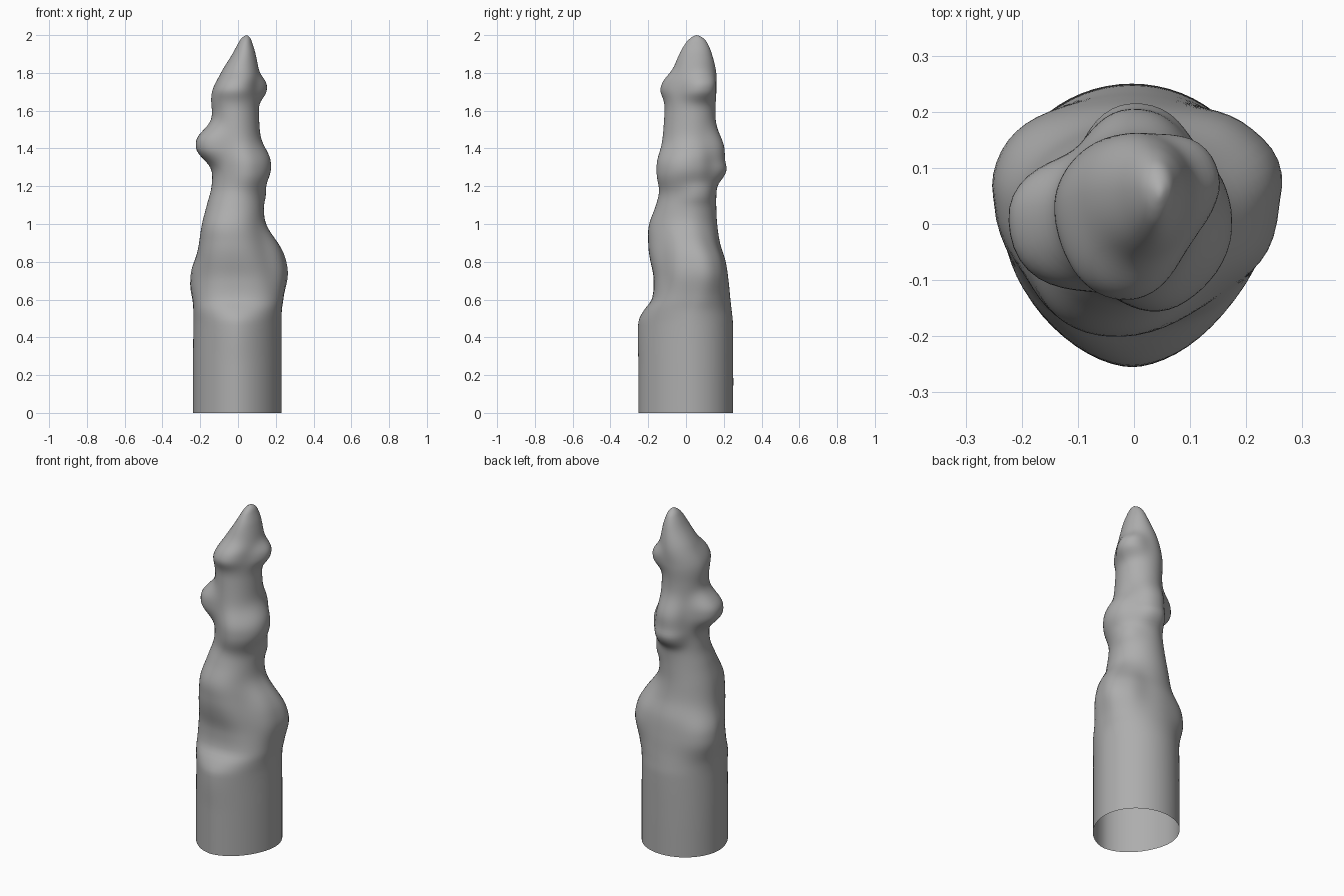
import bpy
import bmesh
from math import cos, sin, pi, radians, exp, remainder, copysign

default_cube = bpy.data.objects.get("Cube")
if default_cube:
    bpy.data.objects.remove(default_cube, do_unlink=True)

SIDES = 64
RINGS = 130

# Core outline: height, the left, right, front and back limits,
# and how square the front half is (2 is an ellipse)
CORE = [
    (0.0, -.238, .23, -.252, .25, 1.8),
    (0.25, -.238, .23, -.252, .25, 1.8),
    (0.48, -.236, .23, -.252, .248, 1.8),
    (0.54, -.235, .23, -.225, .242, 2.1),
    (0.6, -.23, .23, -.182, .235, 2.6),
    (0.7, -.22, .215, -.17, .225, 2.6),
    (0.8, -.215, .195, -.175, .21, 2.4),
    (0.9, -.205, .17, -.175, .18, 2.2),
    (1.0, -.19, .14, -.175, .165, 2.2),
    (1.1, -.165, .135, -.155, .16, 2.1),
    (1.2, -.14, .13, -.13, .16, 2),
    (1.4, -.13, .12, -.125, .155, 2),
    (1.6, -.135, .11, -.113, .155, 2),
    (1.7, -.13, .11, -.11, .16, 2),
    (1.8, -.09, .11, -.075, .16, 2),
    (1.9, -.03, .093, -.035, .137, 2),
    (1.96, .003, .075, .0, .112, 2),
    (1.985, .02, .065, .025, .09, 2),
    (2.0, .042, .05, .05, .062, 2),
]

# Lumps: direction in degrees, height, bulge, angular spread, vertical spread
LUMPS = [
    (32, .78, .042, .45, .14),
    (-3, .80, .050, .50, .16),
    (162, .71, .036, .65, .11),
    (258, .92, .026, .80, .14),
    (190, 1.42, .095, .72, .095),
    (308, 1.29, .045, .75, .11),
    (5, 1.32, .040, .65, .10),
    (20, 1.16, .015, .60, .05),
    (85, 1.37, .050, .70, .12),
    (85, 1.27, .025, .65, .05),
    (22, 1.72, .048, .65, .065),
    (262, 1.735, .030, .80, .065),
    (200, 1.68, .008, .80, .08),
]


def slope(i, k):
    a, b = CORE[max(i - 1, 0)], CORE[min(i + 1, len(CORE) - 1)]
    return (b[k] - a[k]) / (b[0] - a[0])


def core_at(z):
    """Smoothly interpolated core values at a height."""
    i = max(n for n in range(len(CORE) - 1) if CORE[n][0] <= z)
    a, b = CORE[i], CORE[i + 1]
    h = b[0] - a[0]
    t = (z - a[0]) / h
    ease = t * t * (3 - 2 * t)
    return [a[k] + (b[k] - a[k]) * ease
            + h * t * (1 - t) * ((1 - t) * slope(i, k) - t * slope(i + 1, k))
            for k in range(1, 6)]


def falloff(distance):
    """Rounded bump with a flattish top."""
    return exp(-abs(distance) ** 2.5)


def surface_point(angle, z):
    left, right, front, back, square = core_at(z)
    cx = (left + right) / 2
    cy = front + (back - front) * .55
    c, s = cos(angle), sin(angle)
    power = 1 if s > 0 else 2 / square
    half_depth = back - cy if s > 0 else cy - front
    bulge = sum(amp * falloff(remainder(angle - radians(deg), 2 * pi) / wide)
                * falloff((z - height) / tall)
                for deg, height, amp, wide, tall in LUMPS)
    x = cx + copysign(abs(c) ** power, c) * (right - left) / 2 + c * bulge
    y = cy + copysign(abs(s) ** power, s) * half_depth + s * bulge
    return x, y, z


# Loft the column, open underneath and closed at the tip
bm = bmesh.new()
heights = [2 * (1 - (1 - n / RINGS) ** 1.35) for n in range(RINGS)]
rings = [[bm.verts.new(surface_point(2 * pi * j / SIDES, z)) for j in range(SIDES)]
         for z in heights]
for low, high in zip(rings, rings[1:]):
    for j in range(SIDES):
        k = (j + 1) % SIDES
        bm.faces.new((low[j], low[k], high[k], high[j]))
tip = bm.verts.new((.046, .056, 2))
for j in range(SIDES):
    bm.faces.new((rings[-1][j], rings[-1][(j + 1) % SIDES], tip))
for face in bm.faces:
    face.smooth = True

mesh = bpy.data.meshes.new("stone_column")
bm.to_mesh(mesh)
bm.free()
column = bpy.data.objects.new("stone_column", mesh)
bpy.context.collection.objects.link(column)

# Single grey stone colour
stone = bpy.data.materials.new("grey_stone")
stone.use_nodes = True
grey = (.42, .42, .42, 1)
stone.diffuse_color = grey
for node in stone.node_tree.nodes:
    if node.type == 'BSDF_PRINCIPLED':
        node.inputs["Base Color"].default_value = grey
mesh.materials.append(stone)
